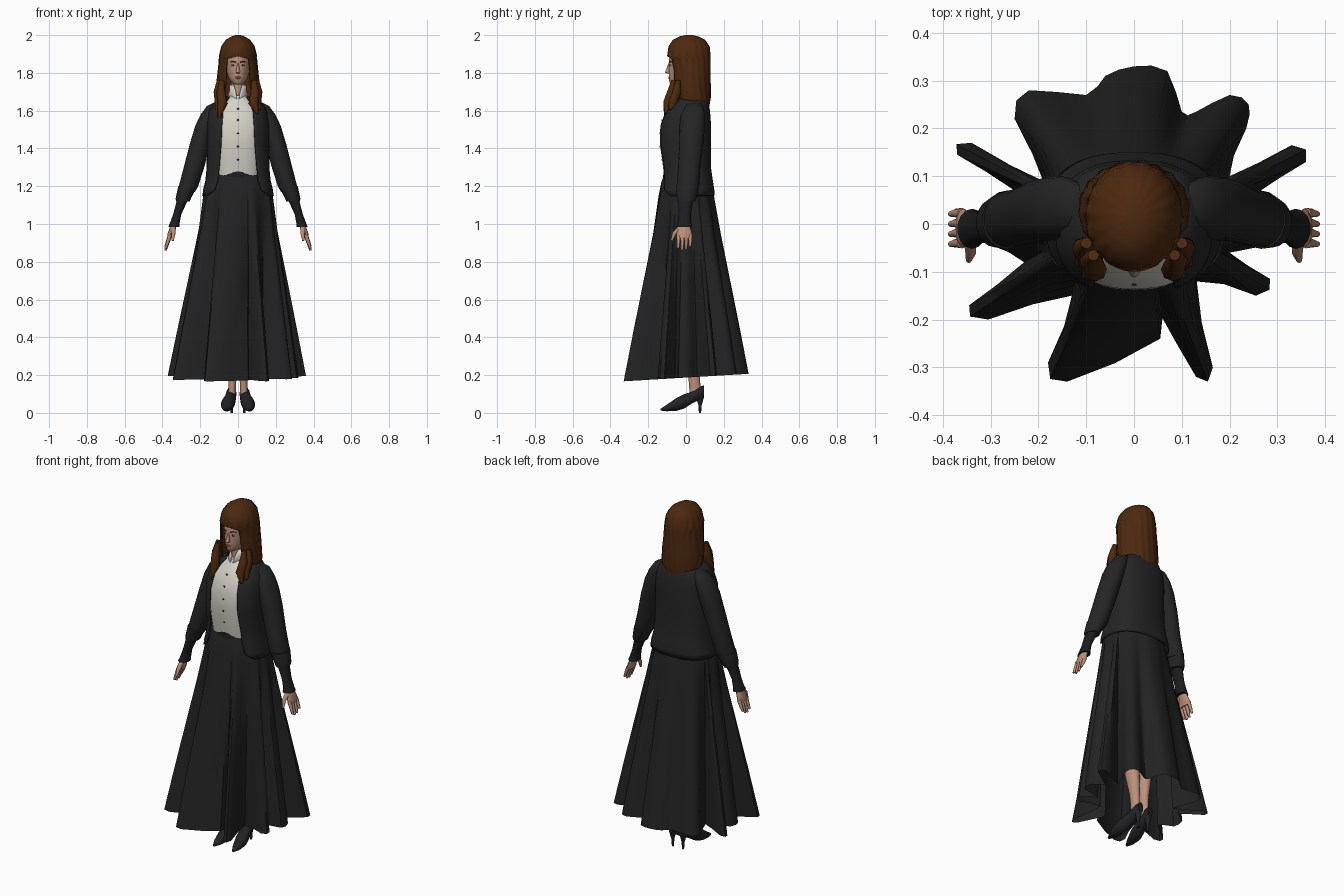
import bpy, bmesh, math
from mathutils import Vector

cube = bpy.data.objects.get("Cube")
if cube:
    bpy.data.objects.remove(cube, do_unlink=True)


def material(name, r, g, b):
    m = bpy.data.materials.new(name)
    m.use_nodes = True
    m.diffuse_color = (r, g, b, 1)
    bsdf = next(n for n in m.node_tree.nodes if n.type == 'BSDF_PRINCIPLED')
    bsdf.inputs["Base Color"].default_value = (r, g, b, 1)
    bsdf.inputs["Roughness"].default_value = 0.8
    return m


JACKET = material("charcoal wool", .018, .018, .019)
SKIRT = material("black skirt cloth", .016, .016, .017)
UNDER = material("dark sleeve cloth", .012, .012, .014)
SHIRT = material("off white cotton", .66, .64, .58)
SKIN = material("skin", .5, .28, .2)
HAIR = material("auburn hair", .075, .022, .005)
SHOE = material("shoe leather", .016, .016, .019)
LIP = material("lip", .25, .08, .07)
EYE = material("dark eye", .03, .02, .015)


def finish(name, bm, mat, angle=50):
    mesh = bpy.data.meshes.new(name)
    bm.to_mesh(mesh)
    bm.free()
    mesh.materials.append(mat)
    ob = bpy.data.objects.new(name, mesh)
    bpy.context.collection.objects.link(ob)
    bpy.ops.object.select_all(action='DESELECT')
    ob.select_set(True)
    bpy.context.view_layer.objects.active = ob
    bpy.ops.object.shade_smooth_by_angle(angle=math.radians(angle))
    return ob


def loft(name, rings, mat, wrap=True, bottom=True, top=True):
    """Skin a list of equal-length rings of points."""
    bm = bmesh.new()
    rows = [[bm.verts.new(p) for p in ring] for ring in rings]
    n = len(rows[0])
    for a, b in zip(rows, rows[1:]):
        for j in range(n if wrap else n - 1):
            k = (j + 1) % n
            bm.faces.new((a[j], a[k], b[k], b[j]))
    if bottom:
        bm.faces.new(rows[0][::-1])
    if top:
        bm.faces.new(rows[-1])
    bmesh.ops.remove_doubles(bm, verts=bm.verts, dist=.0002)
    if bottom and top:
        bmesh.ops.recalc_face_normals(bm, faces=bm.faces)
    return finish(name, bm, mat)


def ring(z, rx, yf, yb, gap=None, cx=0, n=32, p=1.0, ripple=0.0):
    """Level ring from front to back; gap leaves a front opening of that half width."""
    start = math.asin(min(1, gap / rx) ** (1 / p)) if gap else 0
    count = n if gap is None else n + 1
    pts = []
    for i in range(count):
        t = start + (2 * math.pi - 2 * start) * i / n
        s, c = math.sin(t), math.cos(t)
        k = 1 + ripple * math.cos(18 * t + z * 12) * (1 - max(c, 0) ** 4)
        x = math.copysign(abs(s) ** p, s) * rx * k
        y = math.copysign(abs(c) ** p, c) * (yb - yf) / 2 * k
        pts.append((cx + x, (yf + yb) / 2 - y, z))
    return pts


def shell(name, rows, mat, thick, n, p=1.0, ripple=0.0, top=False):
    ob = loft(name, [ring(*r, n=n, p=p, ripple=ripple) for r in rows], mat,
              wrap=False, bottom=False, top=top)
    mod = ob.modifiers.new("thickness", 'SOLIDIFY')
    mod.thickness, mod.offset = thick, -1
    return ob


def limb(name, rows, mat, side, n=14):
    """Rows of height, centre x, half width, front y, back y."""
    return loft(name, [ring(z, r, yf, yb, cx=side * x, n=n) for z, x, r, yf, yb in rows], mat)


def tube(name, pts, radii, mat, n=8):
    rings = []
    pts = [Vector(p) for p in pts]
    for i, (p, r) in enumerate(zip(pts, radii)):
        d = (pts[min(i + 1, len(pts) - 1)] - pts[max(i - 1, 0)]).normalized()
        u = d.cross(Vector((0, 1, 0))).normalized()
        v = d.cross(u)
        rings.append([p + r * (u * math.cos(2 * math.pi * j / n) + v * math.sin(2 * math.pi * j / n))
                      for j in range(n)])
    return loft(name, rings, mat)


def blob(name, loc, size, mat):
    bm = bmesh.new()
    bmesh.ops.create_uvsphere(bm, u_segments=12, v_segments=8, radius=1)
    bmesh.ops.scale(bm, vec=size, verts=bm.verts)
    bmesh.ops.translate(bm, vec=loc, verts=bm.verts)
    return finish(name, bm, mat)


# Pleated skirt: hem outline blended up to an oval waist
hem = [Vector(p) for p in (
    (.07, .32), (.1, .235), (.13, .235), (.2, .27), (.24, .25), (.235, .2), (.2, .1), (.33, .165),
    (.36, .13), (.25, .06), (.31, .02), (.31, -.04), (.2, -.06), (.285, -.115), (.255, -.15),
    (.13, -.12), (.165, -.3), (.13, -.32), (.05, -.18), (.055, -.24), (-.14, -.33), (-.18, -.29),
    (-.13, -.15), (-.305, -.2), (-.345, -.17), (-.23, -.08), (-.31, -.04), (-.31, .03), (-.25, .07),
    (-.37, .145), (-.34, .17), (-.19, .09), (-.25, .22), (-.22, .28), (-.1, .27), (-.06, .31), (0, .33))]
fine = []
for i, p in enumerate(hem):
    q, before, after = hem[(i + 1) % len(hem)], hem[i - 1], hem[(i + 2) % len(hem)]
    fine += [p, (p + q) * .5625 - (before + after) * .0625]
skirt_rings = []
for z, f, s in ((1.28, 0, .78), (1.22, 0, .93), (1.15, .03, 1), (.95, .22, 1), (.7, .48, 1), (.45, .74, 1), (.19, 1, 1)):
    row = []
    for p in fine:
        a = math.atan2(p.y, p.x)
        hip = Vector((.18 * math.cos(a), .142 * math.sin(a))) * s
        q = hip.lerp(p, f)
        row.append((q.x, q.y, z + f * .06 * (p.y - .05)))
    skirt_rings.append(row)
loft("skirt", skirt_rings, SKIRT, bottom=False, top=False)
loft("waistband", [ring(1.245, .145, -.122, .118), ring(1.285, .137, -.118, .113)], UNDER)

# Shirt with collar, placket and buttons
loft("shirt", [ring(*r, p=.8) for r in (
    (1.25, .125, -.115, .1), (1.32, .135, -.124, .11), (1.42, .14, -.138, .115), (1.52, .145, -.136, .115),
    (1.6, .13, -.108, .1), (1.65, .08, -.07, .09), (1.68, .05, -.048, .075))], SHIRT)
shell("collar", [(1.66, .06, -.062, .08, .006), (1.7, .047, -.048, .07, .012), (1.735, .044, -.042, .066, .024)],
      SHIRT, .005, 24)
for i, (z, y) in enumerate(((1.34, -.127), (1.41, -.137), (1.48, -.138), (1.55, -.127), (1.61, -.102))):
    blob(f"shirt_button_{i + 1}", (0, y, z), (.005, .003, .005), EYE)

# Open jacket
shell("jacket_body", [
    (1.15, .19, -.14, .15, .165), (1.18, .185, -.14, .15, .125), (1.23, .173, -.134, .142, .108),
    (1.3, .166, -.133, .132, .1), (1.42, .165, -.148, .132, .09), (1.52, .165, -.146, .133, .086),
    (1.6, .155, -.116, .127, .08), (1.645, .125, -.08, .117, .065), (1.675, .075, -.052, .1, .045)],
    JACKET, .006, 48, p=.8)

# Neck and head
loft("neck", [ring(1.62, .045, -.035, .065), ring(1.69, .037, -.03, .055), ring(1.78, .037, -.035, .06)], SKIN)
loft("head", [ring(*r) for r in (
    (1.738, .018, -.078, -.03), (1.748, .034, -.088, .02), (1.775, .051, -.09, .06), (1.82, .062, -.091, .09),
    (1.87, .066, -.09, .1), (1.92, .062, -.08, .095), (1.96, .04, -.045, .07))], SKIN)
loft("nose", [ring(*r, n=10) for r in (
    (1.797, .009, -.1, -.08), (1.803, .012, -.112, -.08), (1.82, .008, -.104, -.08),
    (1.85, .005, -.094, -.08))], SKIN)
blob("lips", (0, -.09, 1.774), (.018, .004, .006), LIP)
for side, word in ((1, "left"), (-1, "right")):
    blob(word + "_eye_white", (side * .026, -.082, 1.84), (.012, .004, .005), SHIRT)
    blob(word + "_iris", (side * .026, -.085, 1.84), (.005, .003, .005), EYE)
    brow = [(side * x, y, z) for x, y, z in ((.012, -.089, 1.856), (.028, -.084, 1.861), (.042, -.072, 1.856))]
    tube(word + "_eyebrow", brow, (.003, .003, .002), HAIR, 6)

# Long hair framing the face, closed fringe above it
shell("hair", [
    (1.585, .075, .03, .115, .06), (1.62, .1, -.03, .122, .085), (1.67, .115, -.062, .13, .08),
    (1.74, .114, -.078, .13, .064), (1.82, .105, -.086, .13, .062), (1.875, .1, -.096, .13, .056),
    (1.888, .1, -.1, .13, .0), (1.94, .088, -.093, .124, .0), (1.975, .064, -.07, .1, .0),
    (1.993, .035, -.035, .065, .0), (2.0, .012, -.005, .035, .0)], HAIR, .005, 72, ripple=.018, top=True)
for side, word, tip in ((1, "left", 1.585), (-1, "right", 1.56)):
    for i, (x, y) in enumerate(((.085, -.065), (.1, -.04))):
        path = [(side * x, y, 1.76), (side * (x + .005), y - .01, 1.7),
                (side * (x - .003), y - .03, 1.64), (side * (x + .017), y - .045, tip + i * .02)]
        tube(f"{word}_hair_lock_{i + 1}", path, (.012, .024, .026, .006), HAIR)

for side, word in ((1, "left"), (-1, "right")):
    # Sleeves: jacket sleeve, turned cuff and fitted undersleeve
    limb(word + "_jacket_sleeve", (
        (1.17, .272, .045, -.045, .06), (1.2, .262, .052, -.05, .07), (1.3, .233, .055, -.042, .076),
        (1.42, .202, .055, -.036, .092), (1.52, .172, .055, -.034, .1), (1.58, .15, .048, -.028, .1),
        (1.625, .13, .035, -.005, .09), (1.645, .11, .015, .02, .07)), JACKET, side, 18)
    limb(word + "_cuff", ((1.12, .292, .037, -.045, .048), (1.135, .29, .041, -.049, .055),
                          (1.2, .266, .051, -.052, .07)), JACKET, side, 18)
    limb(word + "_undersleeve", ((.985, .339, .031, -.052, .032), (1.0, .336, .027, -.045, .028),
                                 (1.05, .322, .022, -.04, .025), (1.14, .29, .031, -.04, .04)), UNDER, side)
    # Hand with four fingers and a thumb
    limb(word + "_palm", ((.925, .362, .012, -.048, .03), (.95, .357, .016, -.05, .032),
                          (1.0, .338, .017, -.035, .018)), SKIN, side)
    for i, length in enumerate((.06, .07, .066, .05)):
        y = -.04 + i * .021
        path = [(side * .36, y, .94), (side * .373, y, .932 - length * .5), (side * .384, y - .002, .93 - length)]
        tube(f"{word}_finger_{i + 1}", path, (.011, .009, .006), SKIN)
    tube(word + "_thumb", [(side * .343, -.03, .98), (side * .342, -.062, .95), (side * .346, -.076, .912)],
         (.014, .011, .006), SKIN)

    # Leg, pointed shoe and thin heel
    limb(word + "_leg", ((.09, .032, .02, .02, .085), (.16, .03, .021, .015, .075), (.22, .031, .025, .01, .075),
                         (.4, .045, .042, -.02, .08), (.56, .055, .042, -.035, .055), (.8, .065, .055, -.06, .06)),
         SKIN, side)
    shoe = []
    for y, x, half, low, high in (
            (-.135, .062, .007, .012, .022), (-.1, .06, .024, .008, .045), (-.05, .055, .036, .01, .08),
            (-.01, .047, .034, .022, .1), (.03, .04, .03, .048, .112), (.07, .035, .027, .068, .138),
            (.095, .032, .016, .085, .147)):
        shoe.append([(side * x + half * math.cos(a * math.pi / 7), y,
                      (low + high) / 2 + (high - low) / 2 * math.sin(a * math.pi / 7)) for a in range(14)])
    loft(word + "_shoe", shoe, SHOE)
    limb(word + "_heel", ((0, .033, .006, .068, .08), (.04, .033, .008, .066, .083),
                          (.09, .034, .02, .05, .097)), SHOE, side, 10)
